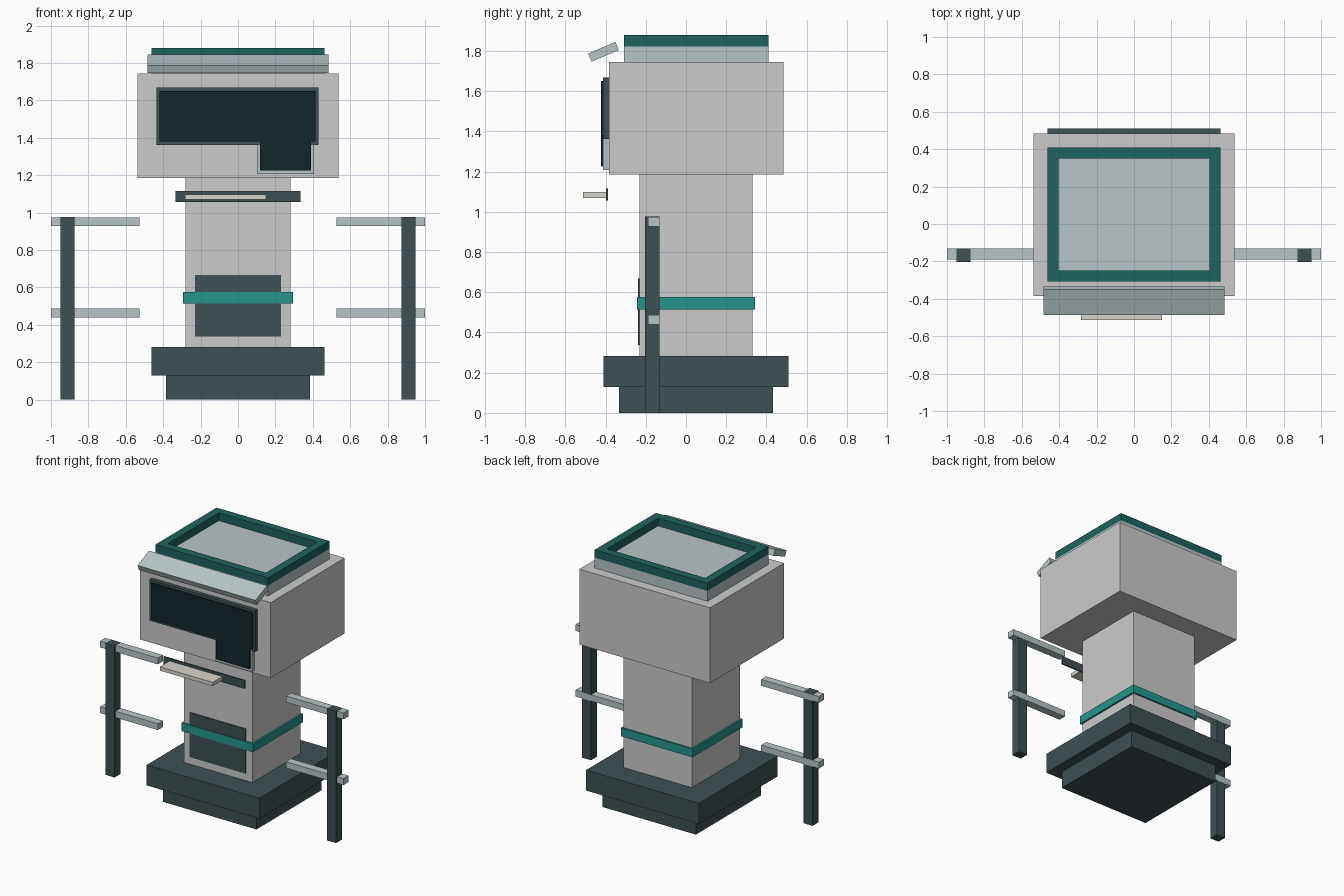
import bpy, bmesh, math
from mathutils import Matrix

if "Cube" in bpy.data.objects:
    bpy.data.objects.remove(bpy.data.objects["Cube"])


def mat(name, r, g, b):
    m = bpy.data.materials.new(name)
    m.diffuse_color = (r, g, b, 1)
    m.use_nodes = True
    m.node_tree.nodes["Principled BSDF"].inputs["Base Color"].default_value = m.diffuse_color
    return m


SLATE = mat("slate", 0.05, 0.08, 0.087)
BLACK = mat("glass_black", 0.006, 0.019, 0.023)
TEAL = mat("teal", 0.018, 0.30, 0.26)
DEEP_TEAL = mat("deep_teal", 0.012, 0.127, 0.107)
SILVER = mat("silver", 0.48, 0.56, 0.57)
SHELL = mat("shell", 0.60, 0.63, 0.62)
PAPER = mat("paper", 0.68, 0.66, 0.60)


def finish(name, bm, material):
    bmesh.ops.recalc_face_normals(bm, faces=bm.faces)
    me = bpy.data.meshes.new(name)
    bm.to_mesh(me)
    bm.free()
    me.materials.append(material)
    ob = bpy.data.objects.new(name, me)
    bpy.context.collection.objects.link(ob)
    return ob


def box(name, x, y, z, material, tilt=0):
    """Box from (min, max) ranges, optionally tilted about its own x axis."""
    bm = bmesh.new()
    size = [r[1] - r[0] for r in (x, y, z)]
    bmesh.ops.create_cube(bm, size=1, matrix=Matrix.Diagonal((*size, 1)))
    ob = finish(name, bm, material)
    ob.location = [(r[0] + r[1]) / 2 for r in (x, y, z)]
    ob.rotation_euler.x = tilt
    return ob


def sym(w):
    return (-w, w)


# Stepped foot and column
box("base_plinth", sym(0.385), (-0.333, 0.433), (0, 0.13), SLATE)
box("base_step", sym(0.463), (-0.41, 0.51), (0.13, 0.282), SLATE)
box("column", sym(0.281), (-0.232, 0.331), (0.282, 1.185), SHELL)
box("column_band", sym(0.294), (-0.243, 0.343), (0.515, 0.577), TEAL)
box("access_panel", sym(0.23), (-0.239, -0.23), (0.337, 0.668), SLATE)

# Ticket slot with protruding paper
box("ticket_slot", sym(0.333), (-0.399, -0.388), (1.056, 1.117), SLATE)
box("ticket", (-0.284, 0.15), (-0.512, -0.395), (1.07, 1.098), PAPER)

# Head and its display
box("head", sym(0.537), (-0.384, 0.485), (1.185, 1.745), SHELL)
box("display_bezel", (-0.437, 0.431), (-0.414, -0.38), (1.363, 1.668), SLATE)
box("display_lower_bezel", (0.102, 0.405), (-0.412, -0.38), (1.207, 1.363), SILVER)

# L-shaped glass
outline = [(-0.42, 1.38), (0.117, 1.38), (0.117, 1.226), (0.39, 1.226),
           (0.39, 1.38), (0.415, 1.38), (0.415, 1.65), (-0.42, 1.65)]
bm = bmesh.new()
face = bm.faces.new([bm.verts.new((x, -0.423, z)) for x, z in outline])
ext = bmesh.ops.extrude_face_region(bm, geom=[face], use_keep_orig=True)
bmesh.ops.translate(bm, vec=(0, 0.013, 0),
                    verts=[v for v in ext["geom"] if isinstance(v, bmesh.types.BMVert)])
finish("display_glass", bm, BLACK)

# Roof tier, raised rim and tilted visor
box("roof_tier", sym(0.463), (-0.308, 0.41), (1.745, 1.822), SILVER)
bm = bmesh.new()
w, y0, y1, z0, t = 0.463, -0.308, 0.41, 1.822, 0.06
rings = []
for inset in (0, t):
    rings.append([[bm.verts.new((x, y, z)) for x, y in (
        (-w + inset, y0 + inset), (w - inset, y0 + inset),
        (w - inset, y1 - inset), (-w + inset, y1 - inset))] for z in (z0, 1.88)])
(ob_, ot), (ib, it) = rings
for a, b in ((ob_, ot), (ot, it), (it, ib), (ib, ob_)):
    for i in range(4):
        j = (i + 1) % 4
        bm.faces.new((a[i], a[j], b[j], b[i]))
finish("roof_rim", bm, DEEP_TEAL)
box("visor", sym(0.485), (-0.484, -0.337), (1.774, 1.818), SILVER, math.radians(23))

# Side barriers
for side, s in (("left", -1), ("right", 1)):
    def span(a, b):
        return tuple(sorted((s * a, s * b)))
    box(f"{side}_post", span(0.873, 0.948), (-0.203, -0.132), (0, 0.977), SLATE)
    for level, z in (("lower", 0.44), ("upper", 0.928)):
        box(f"{side}_{level}_rail", span(0.526, 1.0), (-0.19, -0.131), (z, z + 0.047), SILVER)
